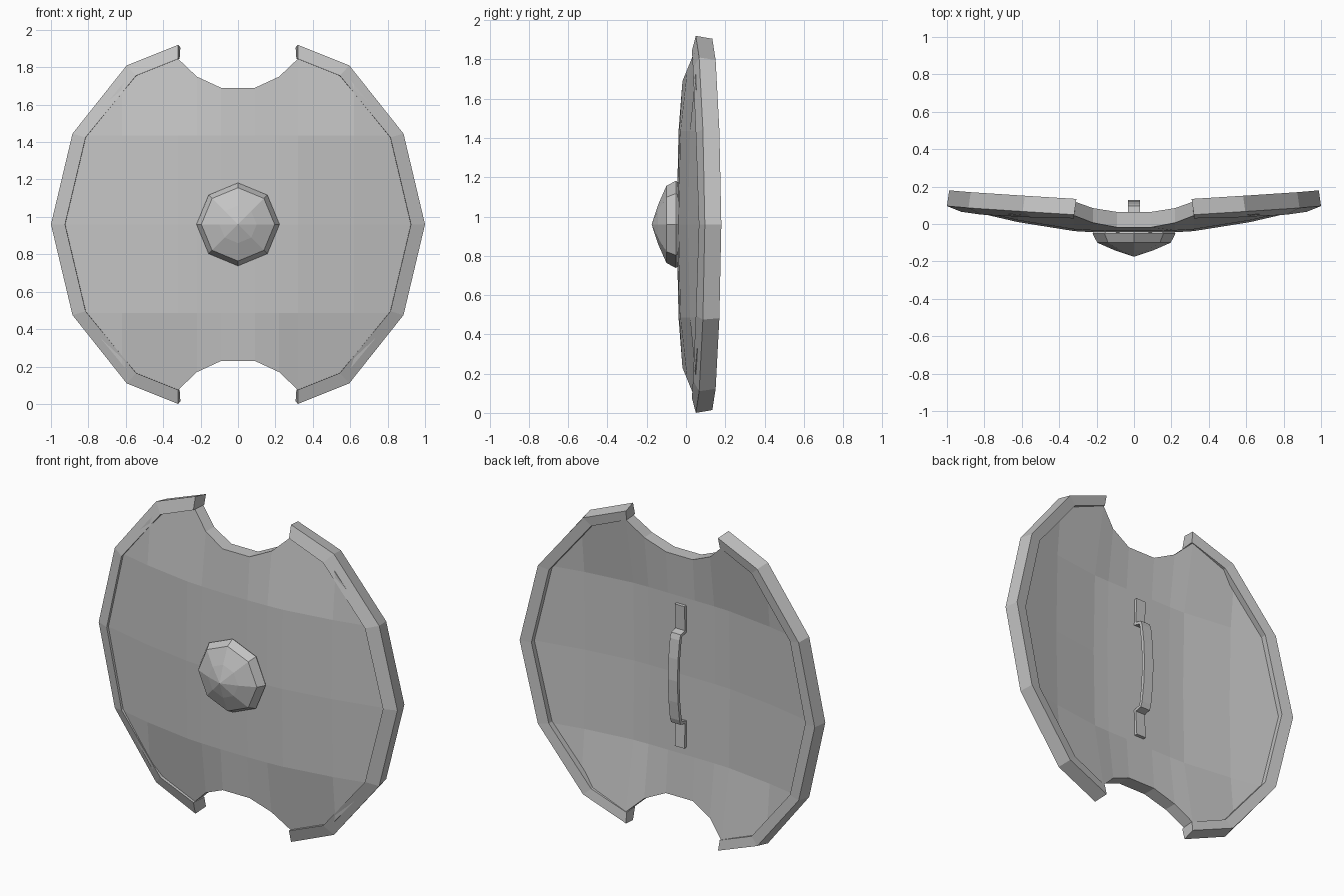
import bpy, bmesh, math
from mathutils import Vector

cube = bpy.data.objects.get("Cube")
if cube:
    bpy.data.objects.remove(cube, do_unlink=True)

CZ = 0.96          # height of the shield centre

# one plain metal grey
grey = bpy.data.materials.new("plain_grey")
grey.use_nodes = True
color = (0.55, 0.55, 0.55, 1)
grey.diffuse_color = color
grey.node_tree.nodes["Principled BSDF"].inputs["Base Color"].default_value = color


def finish(bm, name):
    """Turn a bmesh into a flat-shaded object, moved up to the shield centre."""
    bmesh.ops.recalc_face_normals(bm, faces=bm.faces)
    bmesh.ops.translate(bm, verts=bm.verts, vec=(0, 0, CZ))
    mesh = bpy.data.meshes.new(name)
    bm.to_mesh(mesh)
    bm.free()
    mesh.materials.append(grey)
    obj = bpy.data.objects.new(name, mesh)
    bpy.context.collection.objects.link(obj)
    return obj


def interp(keys, t):
    t = abs(t)
    for (a, ya), (b, yb) in zip(keys, keys[1:]):
        if t <= b:
            return ya + (yb - ya) * (t - a) / (b - a)
    return keys[-1][1]


def front_y(x, z):
    """Depth of the curved plate's front surface."""
    across = [(0, -0.05), (0.09, -0.048), (0.22, -0.044), (0.32, -0.038),
              (0.62, 0.01), (1, 0.098)]
    along = [(0, 0), (0.475, 0.01), (0.73, 0.03), (0.89, 0.085)]
    return interp(across, x) + interp(along, z)


def back_y(x, z):
    return front_y(x, z) + 0.085 - 0.03 * abs(x)


def loft(bm, rings, closed=True):
    """Bridge vertex rings of equal length."""
    n = len(rings[0])
    for a, b in zip(rings, rings[1:]):
        for i in range(n if closed else n - 1):
            j = (i + 1) % n
            bm.faces.new((a[i], a[j], b[j], b[i]))


# curved plate: flat outline, cut into bands, then bent and thickened
quarter = [(0.09, 0.73), (0.22, 0.79), (0.32, 0.885), (0.565, 0.815),
           (0.845, 0.475), (0.955, 0)]
right = quarter + [(x, -z) for x, z in quarter[-2::-1]]
outline = right + [(-x, -z) for x, z in right]
bm = bmesh.new()
bm.faces.new([bm.verts.new((x, 0, z)) for x, z in outline])


def cut(point, normal):
    bmesh.ops.bisect_plane(bm, geom=bm.verts[:] + bm.edges[:] + bm.faces[:],
                           plane_co=point, plane_no=normal)


for x in (0.32, 0.22, 0.09, 0.62):
    for s in (-1, 1):
        cut((s * x, 0, 0), (1, 0, 0))
for z in (-0.475, 0, 0.475):
    cut((0, 0, z), (0, 0, 1))
front = bm.verts[:]
ext = bmesh.ops.extrude_face_region(bm, geom=bm.faces[:], use_keep_orig=True)
back = [v for v in ext["geom"] if isinstance(v, bmesh.types.BMVert)]
for v in front:
    v.co.y = front_y(v.co.x, v.co.z)
for v in back:
    v.co.y = back_y(v.co.x, v.co.z)
finish(bm, "shield_plate")

# raised rim on each side: outer point, inner point, outer front depth
stations = [((0.32, 0.96), (0.32, 0.885), 0.05), ((0.595, 0.85), (0.545, 0.795), 0.067),
            ((0.885, 0.485), (0.815, 0.465), 0.086), ((1, 0), (0.925, 0), 0.096)]
path = [(o, i, y, 1) for o, i, y in stations]
path += [(o, i, y, -1) for o, i, y in stations[-2::-1]]
for side, name in ((1, "left_rim"), (-1, "right_rim")):
    bm = bmesh.new()
    rings = []
    for (ox, oz), (ix, iz), y, up in path:
        section = [(ox, y, oz), (ix, front_y(ix, iz) - 0.015, iz),
                   (ix - 0.008, y + 0.073, iz), (ox - 0.012, y + 0.084, oz * 0.985)]
        rings.append([bm.verts.new((side * a, b, up * c)) for a, b, c in section])
    loft(bm, rings)
    bm.faces.new(rings[0])
    bm.faces.new(rings[-1])
    finish(bm, name)

# eight-sided pointed boss
bm = bmesh.new()
rings = []
for r, y in ((0.2, -0.02), (0.222, -0.052), (0.196, -0.1), (0.1, -0.142)):
    angles = [math.tau * k / 8 for k in range(8)]
    rings.append([bm.verts.new((r * math.cos(a), y, r * math.sin(a))) for a in angles])
loft(bm, rings)
bm.faces.new(rings[0])
tip = bm.verts.new((0, -0.175, 0))
for k in range(8):
    bm.faces.new((rings[-1][k], rings[-1][(k + 1) % 8], tip))
finish(bm, "boss")

# bowed strap handle with flat feet
half = [(0.43, 0.052), (0.275, 0.046), (0.265, 0.09), (0.24, 0.098), (0.13, 0.112), (0, 0.118)]
strap = half + [(-z, y) for z, y in half[-2::-1]]
bm = bmesh.new()
loft(bm, [[bm.verts.new((x, y, z)) for x in (-0.032, 0.032)] for z, y in strap], closed=False)
handle = finish(bm, "handle")
mod = handle.modifiers.new("thickness", "SOLIDIFY")
mod.thickness = 0.02
mod.offset = 0
